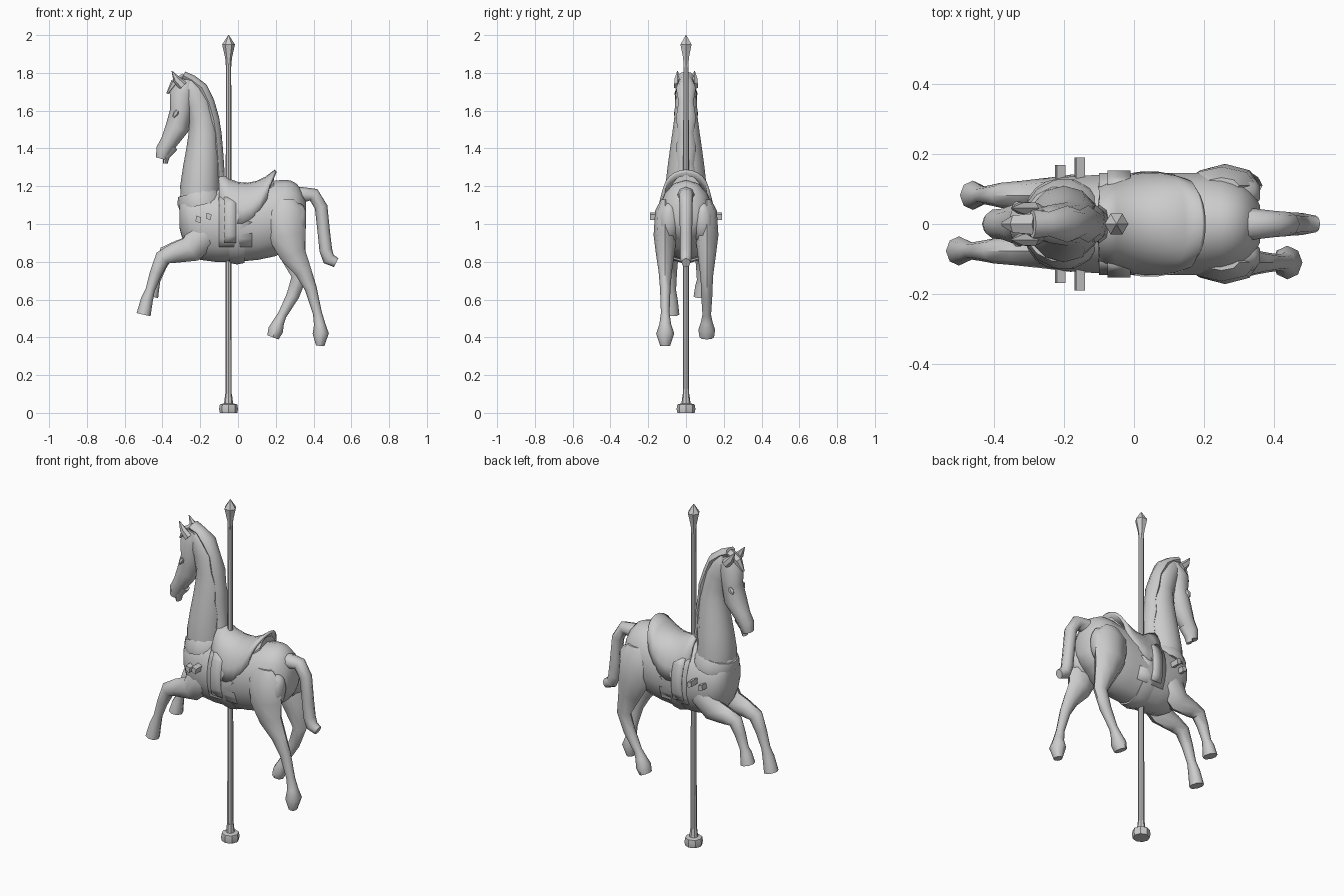
import bpy, bmesh, math
from mathutils import Vector

cube = bpy.data.objects.get("Cube")
if cube:
    bpy.data.objects.remove(cube)

colour = (.6, .6, .6, 1)
grey = bpy.data.materials.new("light_grey")
grey.use_nodes = True
grey.diffuse_color = colour
grey.node_tree.nodes["Principled BSDF"].inputs["Base Color"].default_value = colour


def finish(name, bm, angle):
    """Turn a finished bmesh into a named, shaded object."""
    bmesh.ops.recalc_face_normals(bm, faces=bm.faces)
    mesh = bpy.data.meshes.new(name)
    bm.to_mesh(mesh)
    bm.free()
    mesh.materials.append(grey)
    obj = bpy.data.objects.new(name, mesh)
    bpy.context.collection.objects.link(obj)
    bpy.ops.object.select_all(action='DESELECT')
    obj.select_set(True)
    bpy.context.view_layer.objects.active = obj
    bpy.ops.object.shade_smooth_by_angle(angle=math.radians(angle))
    return obj


def bridge(bm, first, second, closed=True):
    """Fill the strip between two rows of vertices."""
    count = len(first)
    for k in range(count if closed else count - 1):
        j = (k + 1) % count
        bm.faces.new((first[k], first[j], second[j], second[k]))


def refine(path):
    """Insert a smoothly interpolated station between each pair."""
    result = [path[0]]
    last = len(path) - 1
    for i in range(last):
        around = (path[max(i - 1, 0)], path[i], path[i + 1], path[min(i + 2, last)])
        result.append(tuple((9 * (b + c) - a - d) / 16 for a, b, c, d in zip(*around)))
        result.append(path[i + 1])
    return result


def loft(name, path, y=0, ratio=(1, 1), sides=8, angle=50, upright=False, ripple=0):
    """Skin elliptical rings along x, z, radius stations; ratio is width to depth, start to end."""
    bm = bmesh.new()
    points = [Vector((x, y, z)) for x, z, radius in path]
    last = len(path) - 1
    side = Vector((0, 1, 0))
    rings = []
    for i, centre in enumerate(points):
        along = (points[min(i + 1, last)] - points[max(i - 1, 0)]).normalized()
        if upright:
            along = Vector((1, 0, 0))
        depth = along.cross(side) * path[i][2]
        width = side * path[i][2] * (ratio[0] + (ratio[1] - ratio[0]) * i / last)
        width *= 1 + ripple * (-1) ** i
        turns = [math.tau * k / sides for k in range(sides)]
        rings.append([bm.verts.new(centre + depth * math.cos(a) + width * math.sin(a)) for a in turns])
    for first, second in zip(rings, rings[1:]):
        bridge(bm, first, second)
    bm.faces.new(rings[0])
    bm.faces.new(rings[-1])
    return finish(name, bm, angle)


def sheet(name, rows, thickness):
    """Thickened cloth or leather from rows of points."""
    bm = bmesh.new()
    rows = [[bm.verts.new(p) for p in row] for row in rows]
    for first, second in zip(rows, rows[1:]):
        bridge(bm, first, second, closed=False)
    solid = finish(name, bm, 50).modifiers.new("thickness", 'SOLIDIFY')
    solid.thickness = thickness
    solid.offset = 0


def hanging(name, s, front, back, low, clearance):
    """Leather that hangs down one flank, following the rounded torso."""
    rows = []
    for k in range(7):
        z = low + (1.14 - low) * k / 6
        y = clearance + .68 * math.sqrt(.042 - (z - 1) ** 2)
        rows.append([(front, s * y, z), ((front + back) / 2, s * y, z), (back, s * y, z)])
    sheet(name, rows, .012)


def peg(name, x, z, inner, outer):
    """Short diamond bar standing out sideways."""
    bm = bmesh.new()
    diamond = [(-.015, -.01), (.01, -.02), (.015, .01), (-.01, .02)]
    near, far = [[bm.verts.new((x + a, y, z + b)) for a, b in diamond] for y in (inner, outer)]
    bm.faces.new(near)
    bm.faces.new(far)
    bridge(bm, near, far)
    finish(name, bm, 30)


# Pole, base and finial
pole_x = -.05
for name, profile, sides in (
        ("pole", [(.03, .017), (1.9, .014)], 8),
        ("pole_base", [(0, .046), (.02, .05), (.045, .046), (.05, .024), (.1, .018)], 8),
        ("pole_finial", [(1.83, .014), (1.88, .018), (1.95, .034), (2, .002)], 6)):
    loft(name, [(pole_x, z, radius) for z, radius in profile], sides=sides, angle=40)

# Torso, neck and head
body = [(-.31, 1.06, .08), (-.28, 1.04, .15), (-.2, 1, .19), (0, 1, .2),
        (.2, 1.03, .2), (.28, 1.06, .17), (.33, 1.06, .13), (.36, 1.05, .07)]
loft("body", refine(body), ratio=(.7, .78), sides=14, angle=60, upright=True)
neck = [(-.2, 1.03, .1), (-.2, 1.2, .106), (-.185, 1.4, .088),
        (-.19, 1.56, .07), (-.24, 1.7, .066), (-.29, 1.75, .045)]
loft("neck", refine(neck), ratio=(1.1, .75), sides=12, angle=60)
head = [(-.27, 1.76, .045), (-.295, 1.69, .068), (-.302, 1.6, .058), (-.322, 1.51, .062),
        (-.365, 1.435, .046), (-.393, 1.39, .042), (-.405, 1.345, .03)]
loft("head", head, ratio=(.9, 1.05), sides=10)
loft("lower_lip", [(-.34, 1.41, .025), (-.38, 1.36, .02), (-.385, 1.32, .012)], ratio=(1, 1.8))

# Mane with a waved edge, forelock and tail
mane = [(-.1, 1.25, .03), (-.11, 1.4, .03), (-.13, 1.56, .03),
        (-.19, 1.72, .03), (-.29, 1.785, .024)]
loft("mane", refine(mane), ratio=(1.6, 1.5), angle=60, ripple=.15)
loft("forelock", [(-.28, 1.775, .025), (-.34, 1.745, .02), (-.375, 1.69, .005)],
     ratio=(1.4, 1.4), sides=6, angle=30)
tail = [(.25, 1.13, .06), (.34, 1.155, .042), (.4, 1.155, .036), (.44, 1.09, .034),
        (.455, .95, .033), (.465, .86, .034), (.48, .815, .034), (.52, .795, .026)]
loft("tail", tail, ratio=(1.1, .9))

# Hind legs share a thigh, then part at the stifle
thigh = [(.25, 1.13, .05), (.25, 1.07, .1), (.26, .94, .1), (.29, .84, .07)]
right_shank = [(.345, .75, .045), (.385, .66, .032), (.42, .53, .024),
               (.432, .47, .03), (.438, .42, .043), (.435, .355, .022)]
left_shank = [(.325, .72, .042), (.29, .62, .034), (.235, .52, .024),
              (.215, .48, .03), (.2, .44, .04), (.185, .4, .032)]
loft("right_hind_leg", thigh + right_shank, -.11, (.45, 1.2))
loft("left_hind_leg", thigh + left_shank, .11, (.45, 1.2))

# Front legs: the left is the right one, raised towards the hoof
foreleg = [(-.16, 1, .06), (-.18, .95, .09), (-.25, .865, .07), (-.34, .845, .052),
           (-.4, .82, .042), (-.435, .74, .032), (-.465, .65, .025), (-.482, .6, .032),
           (-.5, .52, .038)]
raised = [(x + i * .005, z + i * i * .0015, radius) for i, (x, z, radius) in enumerate(foreleg)]
loft("right_front_leg", foreleg, -.077, (.6, 1.1))
loft("left_front_leg", raised, .082, (.6, 1.1))

# Saddle: arched sections dipping at the seat, with a curved back edge
rows = []
for i in range(7):
    x = -.1 + i * .05
    top = 1.21 + 2.8 * (x - .04) ** 2
    low = 1 + 4 * (x - .02) ** 2
    half = .143 - 1.4 * (x - .07) ** 2
    row = []
    for k in range(13):
        t = math.pi * k / 12
        rise = abs(math.sin(t))
        row.append((x - .008 * i * (1 - rise), -half * math.cos(t), low + (top - low) * rise ** .75))
    rows.append(row)
sheet("saddle", rows, .016)
loft("saddle_back_pad", [(.11, 1.14, .06), (.16, 1.17, .06), (.19, 1.2, .06)],
     ratio=(1.8, 1.2), sides=10, upright=True)

# Girth and sloping breast strap
loft("girth", [(-.045, 1, .206), (-.005, 1, .214), (.035, 1, .206)],
     ratio=(.7, .7), sides=14, angle=60)
loft("breast_strap", [(-.195, 1.1, .118), (-.203, 1.135, .122), (-.212, 1.17, .108)],
     ratio=(1.1, 1), sides=14, angle=40)

# Paired details on both sides
haunch = [(.15, 1.02, .05), (.175, 1.01, .1), (.21, 1.01, .12), (.26, 1.01, .12),
          (.31, 1.01, .11), (.345, 1.02, .08), (.36, 1.03, .04)]
for label, s in (("right", -1), ("left", 1)):
    loft(label + "_ear", [(-.29, 1.73, .026), (-.325, 1.765, .02), (-.35, 1.81, .002)],
         s * .045, (.8, 1), 6, 30)
    hanging(label + "_saddle_flap", s, -.1, .075, .88, 0)
    hanging(label + "_stirrup_leather", s, -.075, -.01, .9, .008)
    peg(label + "_front_peg", -.155, 1.04, s * .1, s * .19)
    peg(label + "_rear_peg", -.21, 1.025, s * .1, s * .168)
    loft(label + "_haunch", haunch, s * .09, (.6, .5), 10, 60, True)
    loft(label + "_eye", [(-.32, 1.6, .008), (-.33, 1.585, .016), (-.342, 1.565, .006)],
         s * .052, (.9, .9), 6)
